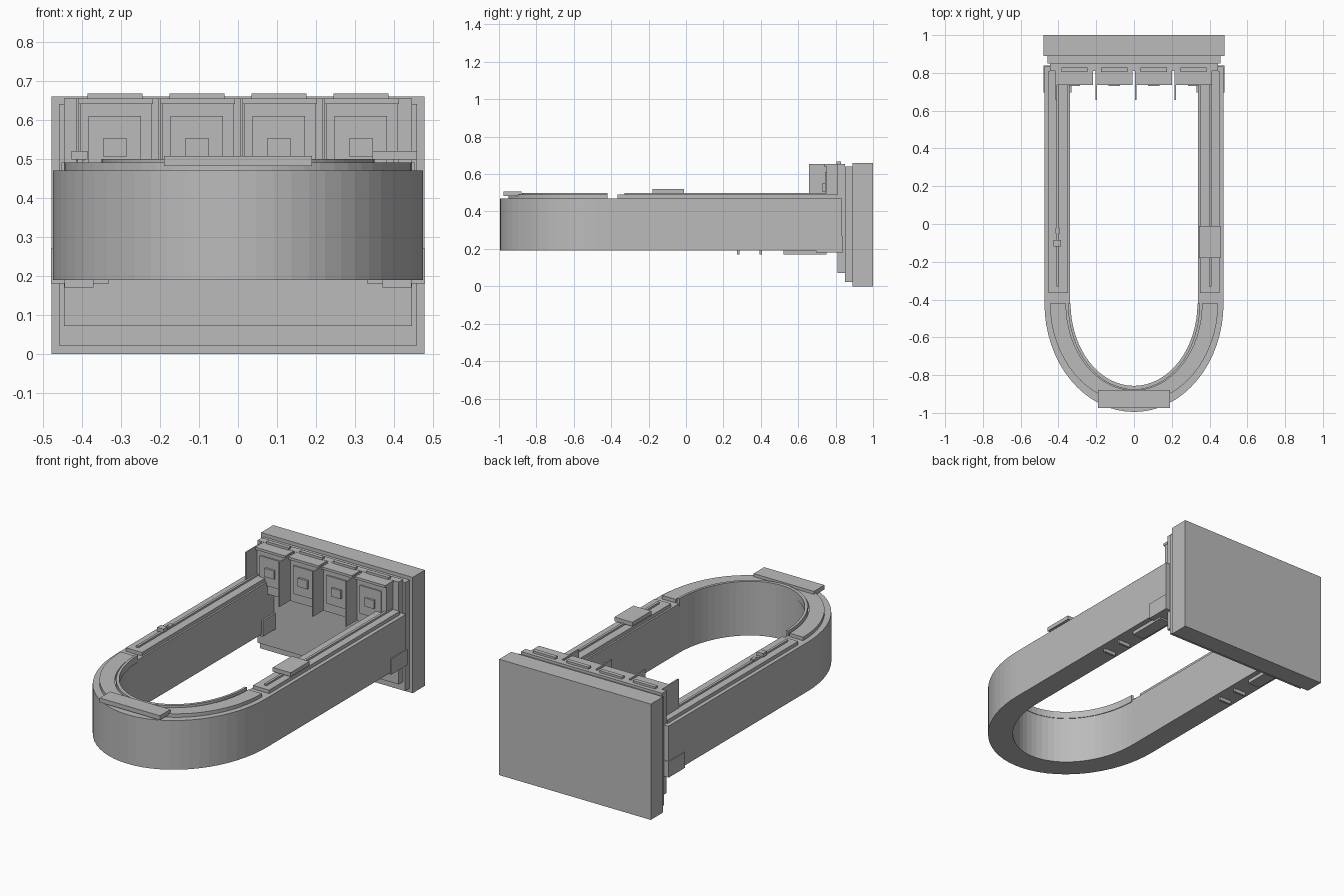
import bpy, bmesh, math

if "Cube" in bpy.data.objects:
    bpy.data.objects.remove(bpy.data.objects["Cube"])

grey = bpy.data.materials.new("plain grey")
grey.diffuse_color = (0.5, 0.5, 0.5, 1)
grey.use_nodes = True
grey.node_tree.nodes["Principled BSDF"].inputs["Base Color"].default_value = grey.diffuse_color


def finish(name, bm):
    bmesh.ops.recalc_face_normals(bm, faces=bm.faces)
    me = bpy.data.meshes.new(name)
    bm.to_mesh(me)
    bm.free()
    me.materials.append(grey)
    ob = bpy.data.objects.new(name, me)
    bpy.context.collection.objects.link(ob)
    return ob


def box(name, x0, x1, y0, y1, z0, z1):
    bm = bmesh.new()
    bmesh.ops.create_cube(bm, size=1)
    for v in bm.verts:
        v.co = ((x0 + x1) / 2 + v.co.x * (x1 - x0),
                (y0 + y1) / 2 + v.co.y * (y1 - y0),
                (z0 + z1) / 2 + v.co.z * (z1 - z0))
    return finish(name, bm)


def pair(name, x0, x1, *rest):
    box(name + "_right", x0, x1, *rest)
    box(name + "_left", -x1, -x0, *rest)


CY, SEG = -0.42, 32


def u_band(name, outer, inner, z0, z1, y_end=None):
    """Half-ellipse band round the front, with straight legs to y_end."""
    def path(r):
        pts = [(r[0] * math.cos(math.pi * i / SEG), CY - r[1] * math.sin(math.pi * i / SEG))
               for i in range(SEG + 1)]
        if y_end is not None:
            pts = [(r[0], y_end)] + pts + [(-r[0], y_end)]
        return pts
    bm = bmesh.new()
    rows = [[bm.verts.new((x, y, z)) for x, y in path(r)]
            for r, z in ((outer, z0), (outer, z1), (inner, z1), (inner, z0))]
    for k in range(4):
        a, b = rows[k], rows[(k + 1) % 4]
        for i in range(len(a) - 1):
            bm.faces.new((a[i], a[i + 1], b[i + 1], b[i]))
    for i in (0, -1):
        bm.faces.new([r[i] for r in rows])
    return finish(name, bm)


# Wall plate, stepped
box("wall_plate", -0.478, 0.478, 0.89, 1.0, 0, 0.66)
box("wall_plate_step", -0.458, 0.458, 0.85, 0.89, 0.022, 0.64)
box("wall_plate_front", -0.445, 0.445, 0.81, 0.85, 0.072, 0.655)

# Main U-shaped loop, with raised trim around its curve
u_band("main_loop", (0.474, 0.575), (0.34, 0.44), 0.19, 0.47, 0.835)
u_band("curve_trim", (0.445, 0.53), (0.36, 0.46), 0.47, 0.49)
u_band("curve_inner_lip", (0.35, 0.457), (0.336, 0.437), 0.46, 0.5)
box("front_block", -0.19, 0.19, -0.975, -0.88, 0.482, 0.507)

# Rails on the straight arms
pair("arm_rail", 0.35, 0.452, -0.365, 0.81, 0.47, 0.49)
pair("arm_rail_strip", 0.397, 0.411, -0.33, 0.81, 0.49, 0.5)
box("right_slider", 0.345, 0.458, -0.18, -0.01, 0.497, 0.52)
box("left_slider", -0.426, -0.386, -0.12, -0.085, 0.498, 0.52)
box("left_stop", -0.415, -0.393, -0.05, -0.02, 0.495, 0.507)

# Brackets through the arms, plates and ribs below
pair("arm_bracket", 0.33, 0.479, 0.695, 0.84, 0.18, 0.27)
pair("under_plate", 0.37, 0.444, 0.52, 0.75, 0.17, 0.19)
for i, y in enumerate((0.28, 0.4)):
    pair(f"under_rib_{i + 1}", 0.37, 0.444, y - 0.006, y + 0.006, 0.17, 0.19)

# Four panel bays with a fin on the left of each
for i in range(4):
    c = -0.315 + 0.21 * i
    n = i + 1
    box(f"bay_fin_{n}", c - 0.1, c - 0.092, 0.657, 0.82, 0.4, 0.655)
    box(f"bay_body_{n}", c - 0.09, c + 0.095, 0.75, 0.82, 0.4, 0.64)
    box(f"bay_lid_{n}", c - 0.092, c + 0.097, 0.737, 0.82, 0.64, 0.654)
    box(f"bay_panel_{n}", c - 0.068, c + 0.066, 0.742, 0.75, 0.45, 0.61)
    box(f"bay_knob_{n}", c - 0.03, c + 0.03, 0.73, 0.742, 0.505, 0.553)
    box(f"bay_clip_{n}", c - 0.07, c + 0.07, 0.805, 0.828, 0.65, 0.667)
